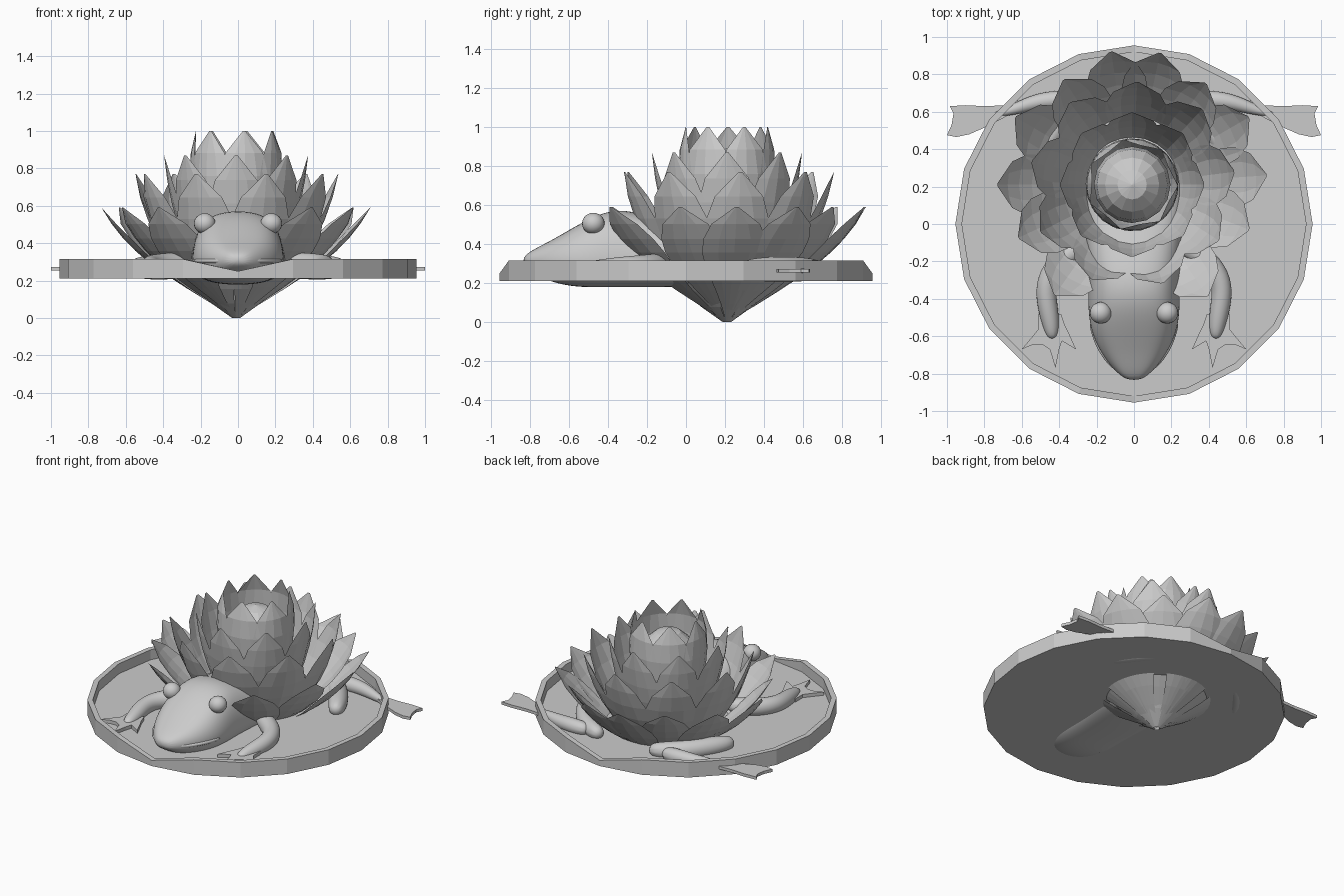
import bpy, bmesh, math
from math import sin, cos, pi, radians
from mathutils import Vector
from mathutils.geometry import interpolate_bezier

cube = bpy.data.objects.get("Cube")
if cube:
    bpy.data.objects.remove(cube)

GREY = (0.6, 0.6, 0.6, 1)
grey = bpy.data.materials.new("plain_grey")
grey.use_nodes = True
grey.diffuse_color = GREY
grey.node_tree.nodes["Principled BSDF"].inputs["Base Color"].default_value = GREY


def make(name, verts, faces, smooth=False, recalc=True, subdiv=0):
    mesh = bpy.data.meshes.new(name)
    mesh.from_pydata(verts, [], faces)
    if recalc:
        bm = bmesh.new()
        bm.from_mesh(mesh)
        bmesh.ops.recalc_face_normals(bm, faces=bm.faces)
        bm.to_mesh(mesh)
        bm.free()
    mesh.materials.append(grey)
    mesh.polygons.foreach_set("use_smooth", [smooth] * len(mesh.polygons))
    obj = bpy.data.objects.new(name, mesh)
    bpy.context.collection.objects.link(obj)
    if subdiv:
        mod = obj.modifiers.new("smooth", "SUBSURF")
        mod.levels = mod.render_levels = subdiv
    return obj


def loft(name, rings, smooth=True, subdiv=0):
    """Closed skin over rings that share one point count."""
    n = len(rings[0])
    verts = [p for ring in rings for p in ring]
    faces = [(k * n + i, k * n + (i + 1) % n, (k + 1) * n + (i + 1) % n, (k + 1) * n + i)
             for k in range(len(rings) - 1) for i in range(n)]
    faces += [tuple(range(n)), tuple(range(len(verts) - n, len(verts)))]
    return make(name, verts, faces, smooth, subdiv=subdiv)


def tube(name, path, n=10):
    """Rounded limb through (x, y, z, radius) stations."""
    pts = [Vector(p[:3]) for p in path]
    rings = []
    for k, p in enumerate(pts):
        along = (pts[min(k + 1, len(pts) - 1)] - pts[max(k - 1, 0)]).normalized()
        side = along.cross(Vector((0, 0, 1))).normalized()
        up = side.cross(along)
        rings.append([p + path[k][3] * (side * cos(2 * pi * i / n) + up * sin(2 * pi * i / n))
                      for i in range(n)])
    return loft(name, rings, subdiv=2)


def ball(name, centre, size, seg, smooth):
    mesh = bpy.data.meshes.new(name)
    bm = bmesh.new()
    bmesh.ops.create_uvsphere(bm, u_segments=seg, v_segments=seg // 2, radius=1)
    for f in bm.faces:
        f.smooth = smooth
    bm.to_mesh(mesh)
    bm.free()
    mesh.materials.append(grey)
    obj = bpy.data.objects.new(name, mesh)
    obj.location, obj.scale = centre, size
    bpy.context.collection.objects.link(obj)


# Lily pad: shallow tray whose rim dips at the front and back corners
SIDES = 20
def pad_ring(r, z, dip):
    ring = []
    for i in range(SIDES):
        a = 2 * pi * i / SIDES
        low = i in (SIDES // 4, 3 * SIDES // 4)
        ring.append((r * cos(a), r * sin(a), dip if low else z))
    return ring

loft("lily_pad", [pad_ring(0.955, 0.21, 0.21), pad_ring(0.955, 0.315, 0.25),
                  pad_ring(0.92, 0.315, 0.25), pad_ring(0.92, 0.245, 0.245)], smooth=False)


# Flower petals: cupped sheets, narrow at the shared root and broad near the tip
FX, FY = -0.01, 0.21
def petal(name, angle, profile, width, cup, scale=1.0, rows=8, cols=4):
    ctrl = [Vector((r * (scale if k else 1), z, 0)) for k, (r, z) in enumerate(profile)]
    path = interpolate_bezier(*ctrl, rows + 1)
    verts = []
    for k, p in enumerate(path):
        t = k / rows
        w = width * (0.08 + 0.92 * sin(pi * t ** 1.8) ** 0.65 if 0 < t < 1 else 0.05)
        for j in range(cols + 1):
            u = 2 * j / cols - 1
            r, s = p.x - cup * (u * w) ** 2, u * w
            verts.append((FX + r * cos(angle) - s * sin(angle),
                          FY + r * sin(angle) + s * cos(angle), p.y))
    n = cols + 1
    faces = [(k * n + j, k * n + j + 1, (k + 1) * n + j + 1, (k + 1) * n + j)
             for k in range(rows) for j in range(cols)]
    make(name, verts, faces, recalc=False)


outer_angles = [-56, -21, 4, 30, 54, 78, 99, 123, 150, 180, 205, 235]
for i, a in enumerate(outer_angles):
    petal("outer_petal", radians(a), [(0.02, 0.01), (0.4, 0.24), (0.58, 0.34), (0.72, 0.59)],
          0.165, 1.6, 0.93 if i % 3 == 1 else 1)

layers = [
    ("middle_petal", 9, 0.30, [(0.02, 0.0), (0.32, 0.2), (0.48, 0.42), (0.55, 0.77)], 0.165, 1.8),
    ("upper_petal", 8, 0.0, [(0.02, 0.0), (0.24, 0.25), (0.35, 0.5), (0.385, 0.87)], 0.15, 2.0),
    ("inner_petal", 7, 0.2, [(0.02, 0.02), (0.16, 0.3), (0.32, 0.7), (0.215, 1.0)], 0.135, 2.2),
]
for name, count, turn, profile, width, cup in layers:
    for i in range(count):
        petal(name, -pi / 2 + turn + 2 * pi * i / count, profile, width, cup)
ball("flower_bud", (FX, FY, 0.62), (0.205, 0.205, 0.27), 16, False)


# Frog body: sections of (y, half width, bottom, top)
sections = [(-0.835, 0.04, 0.29, 0.335), (-0.79, 0.1, 0.255, 0.37), (-0.69, 0.18, 0.2, 0.42),
            (-0.56, 0.24, 0.175, 0.5), (-0.42, 0.25, 0.175, 0.575), (-0.28, 0.245, 0.175, 0.585),
            (-0.05, 0.27, 0.175, 0.5), (0.2, 0.27, 0.19, 0.42), (0.45, 0.22, 0.23, 0.36),
            (0.65, 0.08, 0.25, 0.3)]
rings = []
for y, w, low, top in sections:
    ring = []
    mid = 0.31
    for i in range(16):
        c, s = cos(2 * pi * i / 16), sin(2 * pi * i / 16)
        x = w * math.copysign(abs(c) ** 0.65, c)
        z = mid + s * ((top - mid) if s > 0 else (mid - low))
        ring.append((x, y, z))
    rings.append(ring)
loft("frog_body", rings, subdiv=2)

# Lip ridge around the mouth
lip = [(x, y, 0.305, 0.014) for x, y in
       [(-0.235, -0.52), (-0.195, -0.66), (-0.11, -0.775), (0, -0.82),
        (0.11, -0.775), (0.195, -0.66), (0.235, -0.52)]]
tube("frog_lip", lip, 6)


def flat_part(name, outline, z, thick, m):
    """Thin webbed hand or foot from an outline."""
    loft(name, [[(m * x, y, z + h) for x, y in outline] for h in (-thick / 2, thick / 2)],
         smooth=False)


hand = [(0.39, -0.48), (0.37, -0.54), (0.35, -0.58), (0.31, -0.67), (0.385, -0.625),
        (0.40, -0.67), (0.42, -0.77), (0.45, -0.67), (0.49, -0.645), (0.54, -0.645),
        (0.6, -0.67), (0.55, -0.61), (0.51, -0.56), (0.51, -0.48)]
foot = [(0.62, 0.67), (0.68, 0.635), (0.8, 0.63), (0.9, 0.635), (0.985, 0.63), (0.965, 0.59),
        (0.975, 0.53), (1.0, 0.475), (0.95, 0.465), (0.88, 0.48), (0.8, 0.515), (0.72, 0.555),
        (0.62, 0.61)]
for m, side in ((1, "left"), (-1, "right")):
    ball(side + "_eye", (m * 0.178, -0.475, 0.505), (0.058, 0.058, 0.055), 20, True)
    tube(side + "_front_leg", [(m * x, y, z, r) for x, y, z, r in
         [(0.24, -0.1, 0.3, 0.06), (0.4, -0.19, 0.285, 0.065), (0.475, -0.31, 0.28, 0.06),
          (0.465, -0.43, 0.268, 0.058), (0.445, -0.53, 0.258, 0.05), (0.435, -0.62, 0.252, 0.03)]])
    flat_part(side + "_hand", hand, 0.255, 0.026, m)
    # Folded hind leg: thigh forward to the knee, shin back out to the foot
    tube(side + "_thigh", [(m * x, y, z, r) for x, y, z, r in
         [(0.18, 0.68, 0.27, 0.05), (0.32, 0.62, 0.27, 0.065), (0.43, 0.5, 0.27, 0.07),
          (0.52, 0.36, 0.27, 0.065), (0.56, 0.27, 0.27, 0.04)]])
    tube(side + "_shin", [(m * x, y, z, r) for x, y, z, r in
         [(0.28, 0.66, 0.27, 0.05), (0.42, 0.665, 0.27, 0.055), (0.54, 0.65, 0.27, 0.045),
          (0.66, 0.605, 0.265, 0.028), (0.76, 0.585, 0.263, 0.014)]])
    flat_part(side + "_foot", foot, 0.263, 0.02, m)
